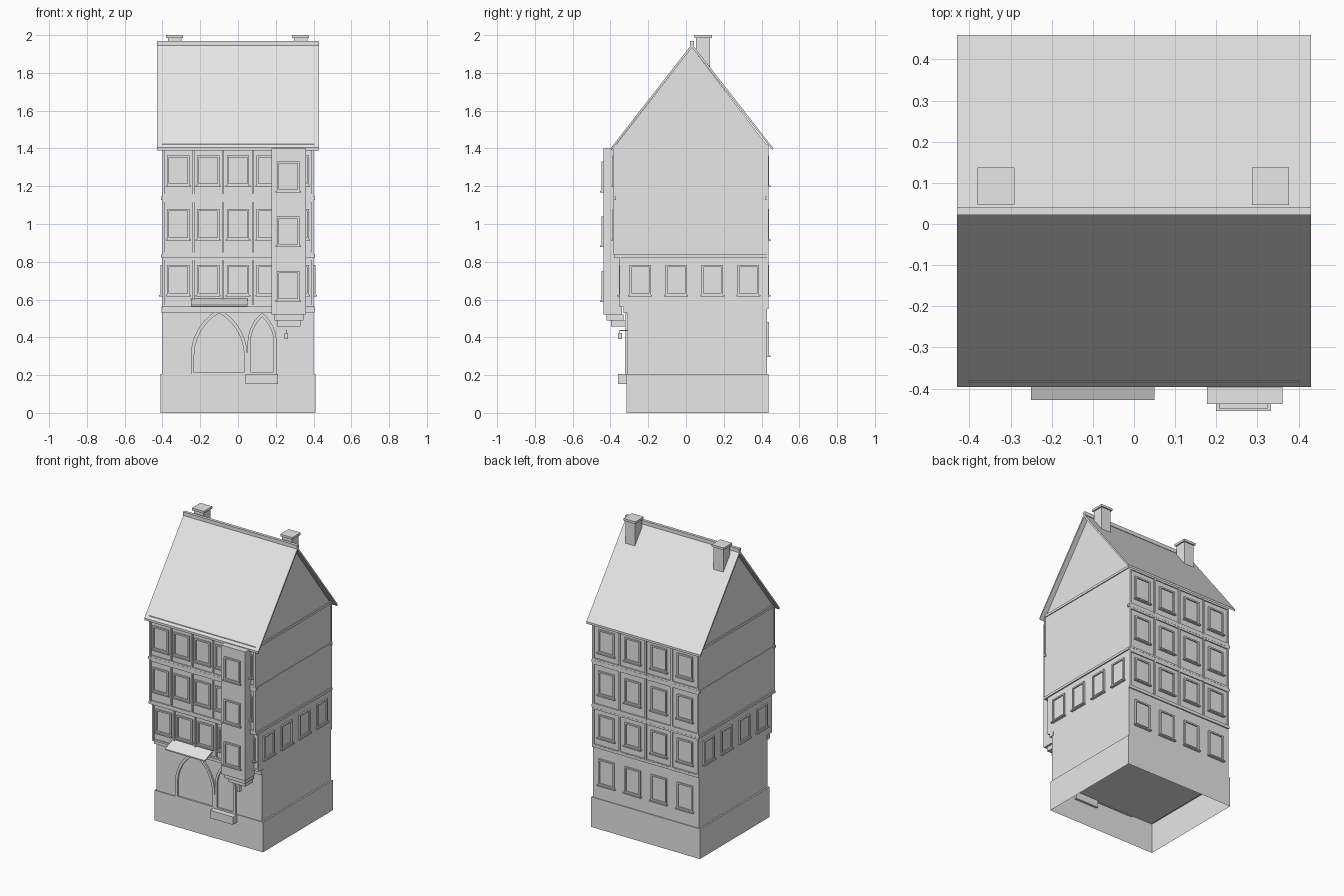
import bpy, bmesh, math
from mathutils import Matrix, Vector

cube = bpy.data.objects.get("Cube")
if cube:
    bpy.data.objects.remove(cube, do_unlink=True)

stone = bpy.data.materials.new("light_grey")
stone.use_nodes = True
stone.diffuse_color = (0.8, 0.8, 0.8, 1)
stone.node_tree.nodes["Principled BSDF"].inputs["Base Color"].default_value = (0.8, 0.8, 0.8, 1)


def finish(name, bm, matrix=None):
    bmesh.ops.recalc_face_normals(bm, faces=bm.faces)
    mesh = bpy.data.meshes.new(name)
    bm.to_mesh(mesh)
    bm.free()
    mesh.materials.append(stone)
    ob = bpy.data.objects.new(name, mesh)
    if matrix:
        ob.matrix_world = matrix
    bpy.context.collection.objects.link(ob)
    return ob


def box(name, x, y, z, matrix=None, open_bottom=False):
    """Box from (min, max) ranges."""
    bm = bmesh.new()
    bmesh.ops.create_cube(bm, size=1)
    for v in bm.verts:
        v.co = Vector([r[0] if c < 0 else r[1] for r, c in zip((x, y, z), v.co)])
    if open_bottom:
        low = [f for f in bm.faces if f.calc_center_median().z < z[0] + 0.001]
        bmesh.ops.delete(bm, geom=low, context='FACES_ONLY')
    return finish(name, bm, matrix)


def prism(name, profile, x0, x1):
    """Extrude a y-z profile along x."""
    bm = bmesh.new()
    face = bm.faces.new([bm.verts.new((x0, y, z)) for y, z in profile])
    ext = bmesh.ops.extrude_face_region(bm, geom=[face])["geom"]
    bmesh.ops.translate(bm, vec=(x1 - x0, 0, 0),
                        verts=[g for g in ext if isinstance(g, bmesh.types.BMVert)])
    bm.faces.index_update()
    if not any(f.calc_center_median().x <= x0 + 1e-5 for f in bm.faces):
        bm.faces.new([v for v in bm.verts if v.co.x < x0 + 1e-5])
    return finish(name, bm)


def framed_panel(name, outline, matrix, depth, border):
    """Raised panel on a wall: outer frame with a sunken middle."""
    bm = bmesh.new()
    back = [bm.verts.new((x, 0, z)) for x, z in outline]
    front = [bm.verts.new((x, -depth, z)) for x, z in outline]
    n = len(outline)
    for i in range(n):
        j = (i + 1) % n
        bm.faces.new((back[i], back[j], front[j], front[i]))
    face = bm.faces.new(front)
    bmesh.ops.recalc_face_normals(bm, faces=bm.faces)
    bmesh.ops.inset_region(bm, faces=[face], thickness=border, depth=0, use_even_offset=True)
    # straight-sided step back to just proud of the wall
    ext = bmesh.ops.extrude_face_region(bm, geom=[face])["geom"]
    for g in ext:
        if isinstance(g, bmesh.types.BMVert):
            g.co.y = -0.002
    if face.is_valid:
        bm.faces.remove(face)
    return finish(name, bm, matrix)


def wall(angle, dist):
    """Local frame of a wall: x along it, -y outward."""
    return Matrix.Rotation(math.radians(angle), 4, 'Z') @ Matrix.Translation((0, -dist, 0))


def window(name, u, z0, z1, matrix, w=0.118):
    h = w / 2
    framed_panel(name, [(u - h, z0), (u + h, z0), (u + h, z1), (u - h, z1)], matrix, 0.01, 0.01)
    box(name + "_sill", (u - h - 0.007, u + h + 0.007), (-0.017, 0), (z0 - 0.008, z0), matrix)


def pointed_arch(cx, half, base, spring, rise, steps=8):
    radius = (half * half + rise * rise) / (2 * half)
    right = []
    for i in range(steps + 1):
        dz = rise * i / steps
        right.append((half - radius + math.sqrt(radius ** 2 - dz ** 2), spring + dz))
    pts = [(half, base)] + right + [(-x, z) for x, z in reversed(right[:-1])] + [(-half, base)]
    return [(cx + x, z) for x, z in pts]


# Storeys, jettied out at the front
BACK = 0.43
box("plinth", (-0.41, 0.41), (-0.316, 0.436), (0, 0.205), open_bottom=True)
box("ground_floor", (-0.4, 0.4), (-0.31, BACK), (0.2, 0.56))
box("first_floor", (-0.4, 0.4), (-0.345, BACK), (0.56, 0.83))
box("second_floor", (-0.4, 0.4), (-0.378, BACK), (0.83, 1.14))
box("third_floor", (-0.397, 0.397), (-0.378, BACK), (1.14, 1.42))

# Floor bands
box("jetty_beam", (-0.404, 0.404), (-0.33, -0.3), (0.53, 0.56))
box("first_floor_band", (-0.408, 0.408), (-0.382, 0.436), (0.822, 0.838))
for name, y in (("front_band", (-0.386, -0.37)), ("back_band", (0.42, 0.438))):
    box(name, (-0.408, 0.408), y, (1.128, 1.146))
box("back_low_band", (-0.402, 0.402), (0.42, 0.438), (0.55, 0.566))
box("eaves_band", (-0.403, 0.403), (-0.384, 0.436), (1.408, 1.424))

# Timber posts, rails and windows of the three upper storeys
storeys = [  # bottom, top, window bottom, window top, front distance
    (0.56, 0.822, 0.625, 0.782, 0.345),
    (0.838, 1.128, 0.918, 1.08, 0.378),
    (1.146, 1.408, 1.205, 1.362, 0.378),
]
for low, high, z0, z1, dist in storeys:
    for side, angle, d, bays in (("front", 0, dist, 5), ("back", 180, BACK, 4)):
        frame = wall(angle, d)
        pitch = 0.79 / bays
        for i in range(bays + 1):
            u = -0.395 + pitch * i
            box(side + "_post", (u - 0.006, u + 0.006), (-0.008, 0), (low, high), frame)
        for z in (low, high - 0.012):
            box(side + "_rail", (-0.4, 0.4), (-0.007, 0), (z, z + 0.012), frame)
        for i in range(bays):
            window(side + "_window", -0.395 + pitch * (i + 0.5), z0, z1, frame)

# Side windows of the first floor and plain back windows of the ground floor
for i in range(4):
    y = -0.243 + 0.191 * i
    window("left_window", y, 0.625, 0.782, wall(90, 0.4), 0.113)
    window("right_window", -y, 0.625, 0.782, wall(-90, 0.4), 0.113)
    window("back_ground_window", -0.296 + 0.1975 * i, 0.305, 0.48, wall(180, BACK))

# Oriel bay on stepped corbels
box("oriel", (0.177, 0.361), (-0.438, -0.34), (0.52, 1.4))
box("upper_corbel", (0.192, 0.348), (-0.42, -0.33), (0.49, 0.52))
box("lower_corbel", (0.206, 0.332), (-0.396, -0.32), (0.457, 0.49))
for z in (0.595, 0.885, 1.175):
    window("oriel_window", 0.266, z, z + 0.155, wall(0, 0.438), 0.12)

# Gate, door, canopy, step and lantern
ground = wall(0, 0.31)
framed_panel("gate", pointed_arch(-0.1, 0.15, 0.195, 0.3, 0.25), ground, 0.012, 0.018)
framed_panel("door", pointed_arch(0.128, 0.077, 0.2, 0.37, 0.16), ground, 0.012, 0.016)
prism("gate_canopy", [(-0.34, 0.608), (-0.428, 0.572), (-0.428, 0.564), (-0.34, 0.598)], -0.25, 0.05)
box("door_step", (0.04, 0.213), (-0.36, -0.3), (0.152, 0.205))
box("lantern", (0.247, 0.265), (-0.361, -0.34), (0.39, 0.424))
box("lantern_bracket", (0.253, 0.259), (-0.353, -0.31), (0.434, 0.44))
box("lantern_hook", (0.254, 0.258), (-0.353, -0.349), (0.424, 0.436))

# Roof
MID = 0.0315
prism("gable", [(-0.378, 1.41), (0.434, 1.41), (MID, 1.935)], -0.397, 0.397)
prism("roof", [(MID - 0.4275, 1.405), (MID, 1.953), (MID + 0.4275, 1.405),
               (MID + 0.4275, 1.39), (MID, 1.934), (MID - 0.4275, 1.39)], -0.43, 0.43)
box("ridge_beam", (-0.43, 0.43), (MID - 0.01, MID + 0.01), (1.945, 1.97))

# Chimneys
for x in (-0.335, 0.332):
    box("chimney", (x - 0.036, x + 0.036), (0.054, 0.128), (1.78, 1.987))
    box("chimney_cap", (x - 0.045, x + 0.045), (0.046, 0.137), (1.985, 2.0))
